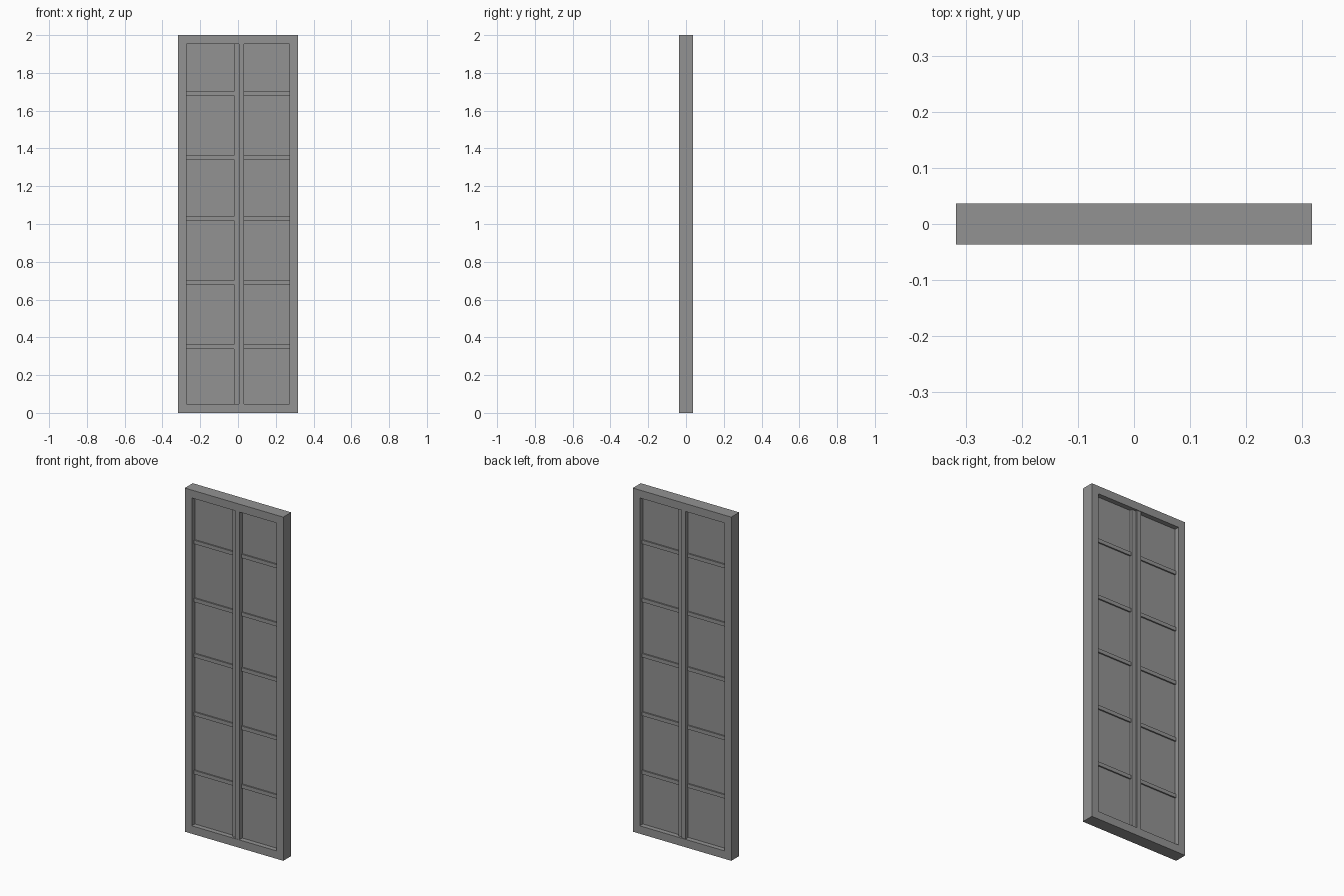
import bpy, bmesh
from mathutils import Vector

if "Cube" in bpy.data.objects:
    bpy.data.objects.remove(bpy.data.objects["Cube"])

# dark grey paint shared by all parts
paint = bpy.data.materials.new("dark_grey")
paint.diffuse_color = (0.29, 0.29, 0.29, 1)
paint.use_nodes = True
paint.node_tree.nodes["Principled BSDF"].inputs["Base Color"].default_value = paint.diffuse_color


def add(name, bm):
    bmesh.ops.recalc_face_normals(bm, faces=bm.faces)
    me = bpy.data.meshes.new(name)
    bm.to_mesh(me)
    bm.free()
    me.materials.append(paint)
    bpy.context.collection.objects.link(bpy.data.objects.new(name, me))


def box(name, x0, x1, y0, y1, z0, z1):
    bm = bmesh.new()
    bmesh.ops.create_cube(bm, size=1)
    for v in bm.verts:
        v.co = Vector((x0 + (v.co.x + 0.5) * (x1 - x0),
                       y0 + (v.co.y + 0.5) * (y1 - y0),
                       z0 + (v.co.z + 0.5) * (z1 - z0)))
    add(name, bm)


W, D, H = 0.317, 0.0365, 2.0        # half width, half depth, height
IN, Z0, Z1 = 0.272, 0.046, 1.954    # opening half width, bottom, top


# outer frame as one ring, front to back
def frame():
    bm = bmesh.new()
    rings = []
    for y in (-D, D):
        for w, a, b in ((W, 0, H), (IN, Z0, Z1)):
            rings.append([bm.verts.new(p) for p in
                          ((-w, y, a), (w, y, a), (w, y, b), (-w, y, b))])
    fo, fi, bo, bi = rings
    for p, q in ((fo, fi), (fi, bi), (bi, bo), (bo, fo)):
        for i in range(4):
            j = (i + 1) % 4
            bm.faces.new((p[i], p[j], q[j], q[i]))
    add("outer_frame", bm)


frame()

# flat infill panel
box("pane", -IN, IN, -0.008, 0.008, Z0, Z1)

# overlapping meeting stiles in the middle
box("left_meeting_stile", -0.02, 0.006, -0.023, 0.033, Z0, Z1)
box("right_meeting_stile", 0.006, 0.033, -0.035, 0.023, Z0, Z1)

# horizontal glazing bars on both sides of the centre
for i, z in enumerate((0.35, 0.69, 1.03, 1.352, 1.69)):
    box(f"left_bar_{i + 1}", -IN, -0.02, -0.016, 0.016, z - 0.011, z + 0.011)
    box(f"right_bar_{i + 1}", 0.033, IN, -0.016, 0.016, z - 0.011, z + 0.011)
